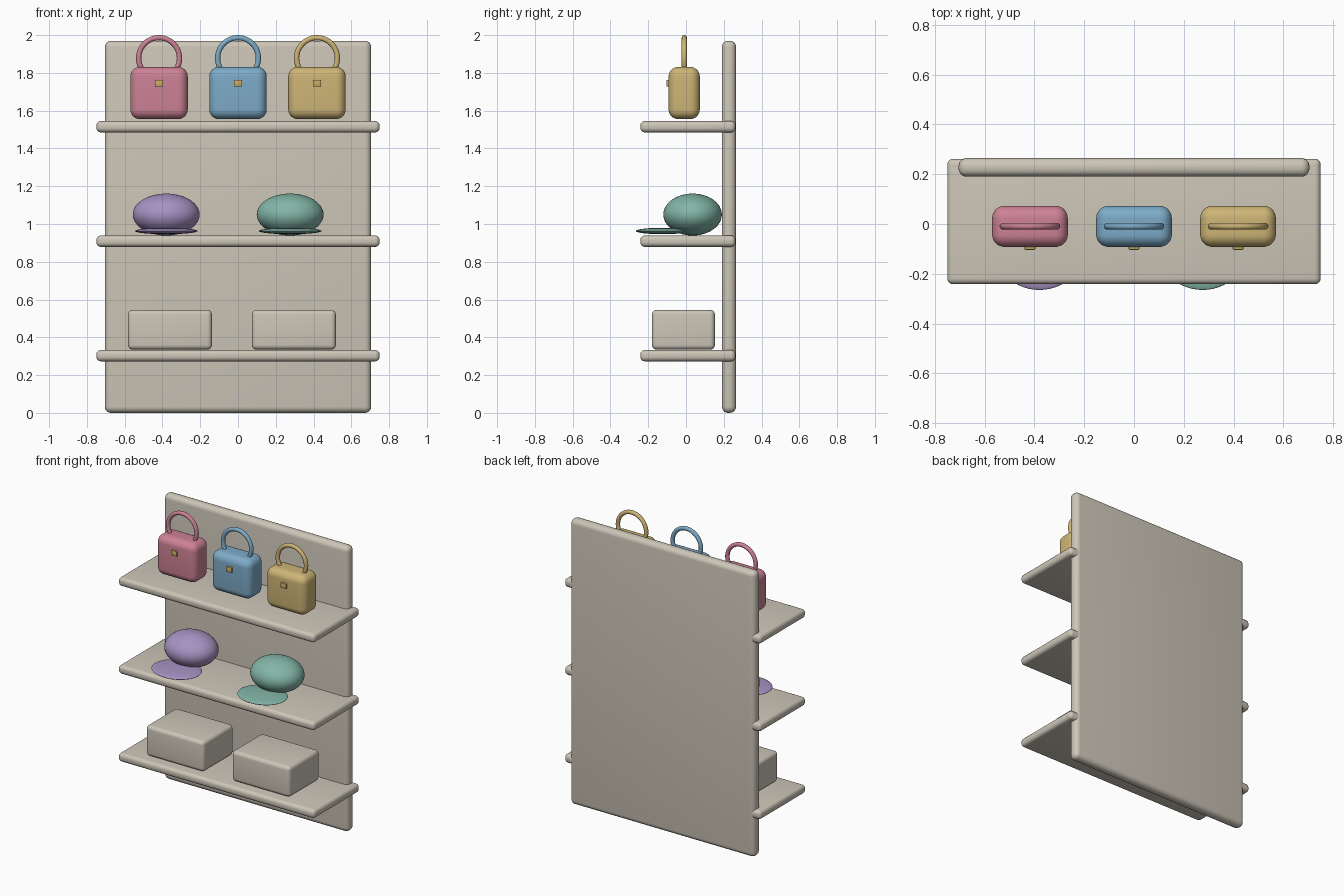
import bpy, math
from mathutils import Vector

if "Cube" in bpy.data.objects:
    bpy.data.objects.remove(bpy.data.objects["Cube"])


def material(name, r, g, b):
    lin = [((c / 255 + 0.055) / 1.055) ** 2.4 for c in (r, g, b)]
    m = bpy.data.materials.new(name)
    m.diffuse_color = (*lin, 1)
    m.use_nodes = True
    m.node_tree.nodes["Principled BSDF"].inputs["Base Color"].default_value = m.diffuse_color
    return m


beige = material("warm_beige", 205, 198, 184)
pink = material("rose_pink", 205, 130, 150)
blue = material("soft_blue", 125, 171, 200)
gold = material("pale_gold", 206, 181, 118)
brass = material("brass", 202, 172, 98)
purple = material("lilac", 167, 147, 195)
teal = material("sea_green", 131, 182, 167)


def finish(ob, name, mat):
    ob.name = name
    ob.data.materials.append(mat)
    bpy.ops.object.shade_smooth_by_angle(angle=math.radians(40))
    return ob


def rounded_box(name, lo, hi, bevel, mat, segments=5):
    lo, hi = Vector(lo), Vector(hi)
    bpy.ops.mesh.primitive_cube_add(size=1, location=(lo + hi) / 2)
    ob = bpy.context.object
    ob.scale = hi - lo
    bpy.ops.object.transform_apply(location=False, rotation=False, scale=True)
    mod = ob.modifiers.new("round", 'BEVEL')
    mod.width = bevel
    mod.segments = segments
    bpy.ops.object.modifier_apply(modifier="round")
    return finish(ob, name, mat)


def ellipsoid(name, loc, radii, mat):
    bpy.ops.mesh.primitive_uv_sphere_add(segments=48, ring_count=24, radius=1, location=loc)
    ob = bpy.context.object
    ob.scale = radii
    bpy.ops.object.transform_apply(location=False, rotation=False, scale=True)
    return finish(ob, name, mat)


def handle(name, x, mat):
    # circular arc, a little more than half a turn, sunk into the bag top
    curve = bpy.data.curves.new(name, 'CURVE')
    curve.dimensions = '3D'
    curve.bevel_depth = 0.014
    curve.bevel_resolution = 4
    curve.use_fill_caps = True
    spline = curve.splines.new('POLY')
    n = 36
    spline.points.add(n)
    for i, p in enumerate(spline.points):
        a = math.radians(-36 + 252 * i / n)
        p.co = (x + 0.108 * math.cos(a), -0.009, 1.878 + 0.108 * math.sin(a), 1)
    ob = bpy.data.objects.new(name, curve)
    bpy.context.collection.objects.link(ob)
    bpy.ops.object.select_all(action='DESELECT')
    ob.select_set(True)
    bpy.context.view_layer.objects.active = ob
    bpy.ops.object.convert(target='MESH')
    finish(bpy.context.object, name, mat)


# Back panel and shelves
rounded_box("back_panel", (-0.705, 0.19, 0), (0.705, 0.265, 1.97), 0.033, beige)
for i in range(3):
    z = 0.303 + 0.606 * i
    rounded_box(f"shelf_{i + 1}", (-0.75, -0.242, z - 0.03), (0.75, 0.262, z + 0.03), 0.024, beige)

# Storage boxes on the bottom shelf
for side, x in (("left", -0.36), ("right", 0.296)):
    rounded_box(f"box_{side}", (x - 0.222, -0.18, 0.335), (x + 0.222, 0.153, 0.545), 0.025, beige)

# Caps on the middle shelf: crown and brim
for side, x, mat in (("left", -0.38, purple), ("right", 0.276, teal)):
    ellipsoid(f"cap_crown_{side}", (x, 0.035, 1.05), (0.177, 0.155, 0.111), mat)
    ellipsoid(f"cap_brim_{side}", (x, -0.125, 0.963), (0.166, 0.14, 0.017), mat)

# Handbags on the top shelf: body, handle and clasp
for side, x, mat in (("left", -0.418, pink), ("middle", 0, blue), ("right", 0.418, gold)):
    rounded_box(f"bag_body_{side}", (x - 0.152, -0.092, 1.556), (x + 0.152, 0.073, 1.831), 0.05, mat, 8)
    handle(f"bag_handle_{side}", x, mat)
    rounded_box(f"bag_clasp_{side}", (x - 0.022, -0.104, 1.727), (x + 0.022, -0.085, 1.763), 0.005, brass, 2)
